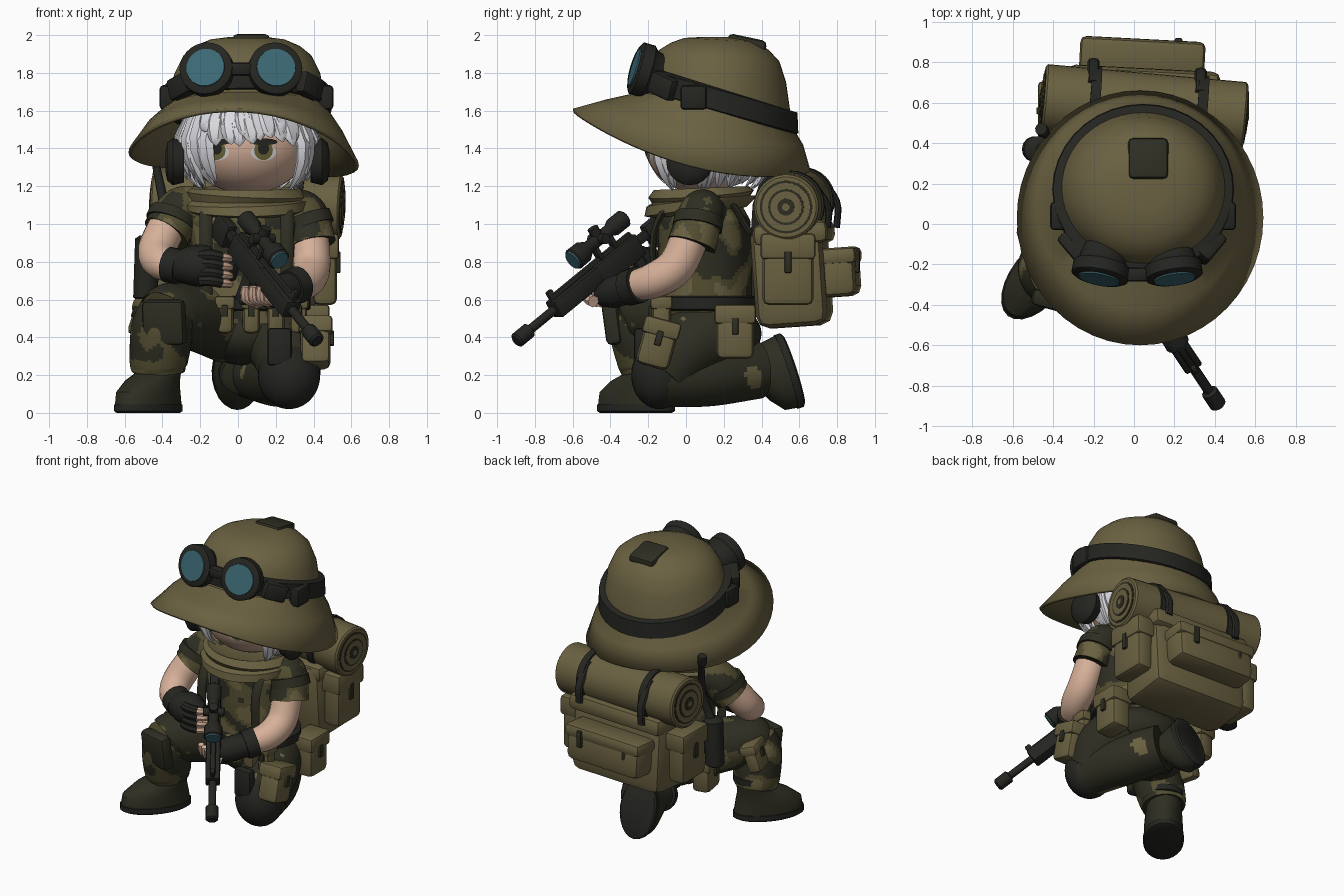
import bpy, bmesh, math, random
from mathutils import Matrix, Vector, Euler, noise

random.seed(4)
if "Cube" in bpy.data.objects:
    bpy.data.objects.remove(bpy.data.objects["Cube"])


def material(name, *rgb):
    m = bpy.data.materials.new(name)
    m.use_nodes = True
    m.diffuse_color = (*rgb, 1)
    m.node_tree.nodes["Principled BSDF"].inputs["Base Color"].default_value = (*rgb, 1)
    return m


olive = material("olive canvas", .145, .12, .053)
moss = material("camouflage green", .085, .075, .03)
dark = material("dark camouflage", .027, .027, .016)
black = material("black gear", .018, .018, .015)
skin = material("skin", .68, .44, .32)
white = material("silver hair", .7, .7, .74)
glass = material("blue glass", .045, .14, .175)
iris = material("olive iris", .16, .14, .04)
parts = []


def finish(name, bm, mat):
    bmesh.ops.recalc_face_normals(bm, faces=bm.faces)
    mesh = bpy.data.meshes.new(name)
    bm.to_mesh(mesh)
    bm.free()
    mesh.materials.append(mat)
    ob = bpy.data.objects.new(name, mesh)
    bpy.context.collection.objects.link(ob)
    parts.append(ob)
    return ob


def bridge(name, rings, mat, space=Matrix(), open_base=False):
    bm = bmesh.new()
    rows = [[bm.verts.new(space @ Vector(p)) for p in ring] for ring in rings]
    for a, b in zip(rows, rows[1:]):
        for i in range(len(a)):
            j = (i + 1) % len(a)
            bm.faces.new((a[i], a[j], b[j], b[i]))
    bm.faces.new(rows[-1])
    if not open_base:
        bm.faces.new(rows[0])
    return finish(name, bm, mat)


def loft(name, specs, mat, seg=36, sub=1, space=Matrix(), open_base=False):
    """Stacked ovals: centre x, y, z, radii x, y, then tilt along y, tilt along x, side droop."""
    specs = [list(s) + [0] * (8 - len(s)) for s in specs]
    steps = [[u + (v - u) * k / sub for u, v in zip(a, b)]
             for a, b in zip(specs, specs[1:]) for k in range(sub)] + [specs[-1]]
    rings = []
    for x, y, z, rx, ry, ty, tx, droop in steps:
        turns = [(math.cos(t), math.sin(t)) for t in (math.tau * i / seg for i in range(seg))]
        rings.append([(x + rx * c, y + ry * s, z + ty * s + tx * c + droop * c * c) for c, s in turns])
    return bridge(name, rings, mat, space, open_base)


def tube(name, pts, mat, seg=14, sub=1, squash=1, space=Matrix()):
    """Round sweep through points of x, y, z, radius."""
    p = [Vector(v) for v in pts]
    p = [p[0] * 2 - p[1]] + p + [p[-1] * 2 - p[-2]]
    path = []
    for a, b, c, d in zip(p, p[1:], p[2:], p[3:]):
        for k in range(sub):
            t = k / sub
            path.append(b + (c - a) * t / 2 + (a - b * 2.5 + c * 2 - d / 2) * t ** 2
                        + (b * 1.5 - a / 2 - c * 1.5 + d / 2) * t ** 3)
    path.append(p[-2])
    rings, last, q = [], None, None
    for i, v in enumerate(path):
        way = (path[min(i + 1, len(path) - 1)].xyz - path[max(i - 1, 0)].xyz).normalized()
        q = last.rotation_difference(way) @ q if last else way.to_track_quat('Z', 'Y')
        last = way
        rings.append([v.xyz + q @ Vector((v.w * math.cos(t), v.w * squash * math.sin(t), 0))
                      for t in (math.tau * k / seg for k in range(seg))])
    return bridge(name, rings, mat, space)


def box(name, loc, size, mat, rot=(0, 0, 0), soft=.02, space=Matrix()):
    bm = bmesh.new()
    turn = Euler([math.radians(a) for a in rot]).to_matrix().to_4x4()
    bmesh.ops.create_cube(bm, size=1, matrix=Matrix.Diagonal((*size, 1)))
    bmesh.ops.bevel(bm, geom=bm.edges[:], offset=min(soft, min(size) / 3), segments=2, profile=.5, affect='EDGES')
    bm.transform(space @ Matrix.Translation(loc) @ turn)
    return finish(name, bm, mat)


def ball(name, loc, radii, mat):
    bm = bmesh.new()
    bmesh.ops.create_uvsphere(bm, u_segments=32, v_segments=20, radius=1)
    bm.transform(Matrix.LocRotScale(Vector(loc), None, Vector(radii)))
    return finish(name, bm, mat)


def camo(ob, bias=0, size=7):
    for m in (dark, olive):
        ob.data.materials.append(m)
    for f in ob.data.polygons:
        n = noise.noise(f.center * size) + bias
        f.material_index = 1 if n > .1 else 2 if n < -.2 else 0


def pouch(name, loc, size, rot=(0, 0, 0), out=(0, 1, 0)):
    space = Matrix.LocRotScale(Vector(loc), Euler([math.radians(a) for a in rot]), None)
    w, d, h = size
    box(name, (0, 0, 0), size, olive, soft=.035, space=space)
    box(name + "_flap", (0, 0, h * .32), (w + .02, d + .02, h * .36), olive, space=space)
    clip = Vector(out) * (w if out[0] else d) / 2
    box(name + "_clip", clip + Vector((0, 0, h * .1)), (.035, .035, h * .3), dark, soft=.005, space=space)


# Hat: brim, crown, band and top pad
hat = loft("sun_hat", [(.03, .03, 1.445, .61, .63, -.165, -.035, -.1), (.035, .1, 1.54, .52, .52, -.12, -.02, -.04),
                       (.04, .16, 1.61, .43, .4, -.09), (.045, .17, 1.69, .41, .38, -.08),
                       (.05, .17, 1.8, .385, .36, -.05), (.05, .175, 1.89, .34, .32, -.03), (.05, .18, 1.94, .28, .26, -.02),
                       (.05, .18, 1.975, .2, .19, -.01), (.05, .18, 1.99, .1, .1)], olive, seg=48, open_base=True)
hat.modifiers.new("thickness", 'SOLIDIFY').thickness = .02
loft("hat_band", [(.045, .17, z, .41 + r, .385 + r, -.12) for z, r in ((1.59, .01), (1.6, .04), (1.71, .035), (1.72, 0))], black)
box("hat_top_pad", (.07, .32, 1.95), (.2, .21, .08), dark, (-12, 0, 0), .035)

# Goggles on the hat
for side, x, lean in (("right", -.17, -.2), ("left", .2, .14)):
    c, n = Vector((x, -.26, 1.825)), Vector((lean, -1, .3)).normalized()
    tube(side + "_goggle_frame", [(*(c + n * d), r) for d, r in ((-.17, .1), (-.08, .12), (-.06, .142), (0, .142), (.01, .125))], black, 28)
    tube(side + "_goggle_lens", [(*c, .105), (*(c + n * .017), .102)], glass, 28)
    s = 1 if x > 0 else -1
    box(side + "_goggle_joint", (.04 + s * .33, -.11, 1.73), (.16, .1, .12), black, (0, s * 20, s * 50))
    box(side + "_strap_buckle", (.045 + s * .42, .04, 1.67), (.08, .14, .13), black)
box("goggle_bridge", (.015, -.25, 1.82), (.12, .07, .07), black)

# Head and face
HC, HR = Vector((.05, .08, 1.43)), Vector((.33, .3, .27))
ball("head", HC, HR, skin)


def plate(name, x, z, w, h, mat, lift, sides=14):
    bm = bmesh.new()
    pts = [(x, z)] + [(x + w * math.cos(math.tau * i / sides), z + h * math.sin(math.tau * i / sides)) for i in range(sides)]
    vs = []
    for px, pz in pts:
        bulge = 1 - ((px - HC.x) / HR.x) ** 2 - ((pz - HC.z) / HR.z) ** 2
        vs.append(bm.verts.new((px, HC.y - HR.y * math.sqrt(bulge) - lift, pz)))
    for i in range(sides):
        bm.faces.new((vs[0], vs[i + 1], vs[(i + 1) % sides + 1]))
    finish(name, bm, mat)


for side, x in (("right", -.115), ("left", .135)):
    plate(side + "_eye_white", x, 1.38, .068, .045, white, .003)
    plate(side + "_iris", x, 1.39, .05, .052, iris, .005)
    plate(side + "_pupil", x, 1.4, .03, .034, black, .007)
    plate(side + "_lash", x, 1.435, .075, .018, black, .009)

# Hair: cap and tapering locks
ball("hair_cap", (.05, .17, 1.46), (.345, .29, .27), white)
for layer, count in ((0, 38), (1, 31)):
    for i in range(count):
        t = math.tau * (i + layer / 2) / count + random.uniform(-.06, .06)
        front = max(0, -math.sin(t))
        fringe = front > .74
        tip = random.uniform(1.41, 1.49) if fringe else random.uniform(1.17, 1.27)
        flare = .03 if fringe else random.uniform(.03, .13)
        depth = .325 if front else .35
        lock = []
        for z, grow, r in ((1.62, 1, .05), (tip * .45 + .89, 1.06, .058), (tip * .8 + .32, 1.1, .038), (tip, 1.1 + flare, .002)):
            w = math.sqrt(1 - ((z - HC.z) / .32) ** 2) * (grow + layer * .02)
            lock.append((HC.x + math.cos(t + (1.62 - z) * .4) * w * .33, HC.y + math.sin(t) * w * depth, z, r))
        tube("hair_lock", lock, white, 6, 2, .6)

# Ear muffs
for side, s in (("right", -1), ("left", 1)):
    x = .05 + s * .385
    tube(side + "_ear_muff", [(x - s * .05, .02, 1.33, .11), (x + s * .01, .02, 1.33, .125),
                              (x + s * .04, .02, 1.33, .1), (x + s * .05, .02, 1.33, .05)], black, 20)

# Torso, scarf, belt and chest straps
camo(loft("shirt", [(.05, .1, .47, .29, .23), (.05, .1, .6, .31, .25), (.05, .1, .85, .31, .25),
                    (.04, .1, 1.02, .33, .24), (.04, .1, 1.13, .25, .18)], moss, 90, 14))
ball("trouser_seat", (.06, .15, .42), (.3, .25, .17), dark)
loft("scarf", [(.04, .08, 1.06, .28, .24, .03), (.04, .07, 1.085, .33, .29, .045), (.04, .08, 1.12, .34, .29, .03, .01),
               (.04, .08, 1.13, .31, .26, .02), (.04, .08, 1.16, .325, .28, .02, -.015), (.04, .08, 1.19, .29, .25, .01),
               (.04, .08, 1.15, .2, .18)], olive)
loft("belt", [(.05, .1, z, r, r - .06) for z, r in ((.54, .31), (.55, .335), (.61, .335), (.62, .31))], black)
for x in (-.17, .26):
    tube("shoulder_strap", [(x, .34, .95, .035), (x, .2, 1.14, .035), (x, -.05, 1.12, .035),
                            (x, -.17, .95, .035), (x, -.16, .6, .035)], dark, 8, 4, .5)
for x in (-.07, .07, .2, .32):
    pouch("chest_pouch", (x, -.13, .52), (.09, .1, .2), out=(0, -1, 0))
box("drop_pouch", (.22, -.24, .35), (.13, .07, .2), black)

# Arms, gloves and fingers
camo(tube("right_sleeve", [(-.18, .1, 1.07, .12), (-.3, .08, 1.07, .125), (-.38, .02, .95, .13)], moss, 44, 20))
camo(tube("left_sleeve", [(.24, .1, 1.06, .12), (.35, .08, 1.05, .12), (.39, .03, .89, .13)], moss, 44, 20))
tube("right_armband", [(-.34, .06, 1.05, .133), (-.36, .04, 1.0, .135)], dark, 20)
tube("left_armband", [(.36, .07, 1.04, .132), (.38, .06, .98, .134)], dark, 20)
tube("right_arm", [(-.37, .02, 1, .1), (-.43, -.07, .86, .1), (-.4, -.17, .79, .09), (-.29, -.23, .77, .07)], skin, 18, 4)
tube("left_arm", [(.38, .03, .95, .1), (.39, -.05, .78, .1), (.36, -.17, .7, .095), (.28, -.3, .67, .075)], skin, 18, 4)
tube("right_cuff", [(-.37, -.19, .785, .095), (-.3, -.23, .77, .095)], black, 18)
tube("left_cuff", [(.32, -.25, .68, .1), (.27, -.31, .66, .095)], black, 18)
tube("right_glove", [(-.33, -.22, .775, .08), (-.23, -.26, .78, .11), (-.14, -.27, .78, .1), (-.08, -.26, .79, .05)], black, 16, 3)
tube("left_glove", [(.29, -.29, .67, .08), (.2, -.38, .64, .085), (.13, -.44, .62, .06)], black, 16, 3)
for k in range(4):
    z = .7 + k * .045
    tube("right_glove_finger", [(-.2, -.34, z, .028), (-.14, -.36, z, .03), (-.09, -.34, z - .01, .029)], black, 8, 2)
    tube("right_finger", [(-.1, -.345, z - .01, .026), (-.06, -.32, z - .015, .025), (-.04, -.28, z - .02, .018)], skin, 8, 2)
    x = .04 + k * .04
    tube("left_finger", [(x + .05, -.43 - k * .02, .59, .032), (x, -.46 - k * .02, .61, .03), (x, -.48 - k * .02, .67, .02)], skin, 8, 2)

# Rifle, laid out along its own axis from muzzle to butt
axis = Vector((-.52, .78, .64)).normalized()
up = (Vector((0, 0, 1)) - axis * axis.z).normalized()
gun = Matrix((axis, up.cross(axis), up)).transposed().to_4x4()
gun.translation = (.42, -.9, .38)
tube("rifle_barrel", [(x, 0, 0, r) for x, r in ((0, .03), (.01, .042), (.1, .042), (.11, .025), (.32, .025))], black, 14, space=gun)
tube("scope", [(x, 0, .15, r) for x, r in ((.54, .05), (.55, .062), (.62, .06), (.66, .035), (.82, .035),
                                           (.85, .05), (.93, .05), (.94, .04))], black, 18, space=gun)
tube("scope_lens", [(.535, 0, .15, .05), (.542, 0, .15, .052)], glass, 18, space=gun)
tube("scope_dial", [(.74, 0, .15, .03), (.74, 0, .22, .03)], black, 12, space=gun)
tube("scope_side_dial", [(.74, -.07, .15, .028), (.74, .07, .15, .028)], black, 12, space=gun)
for name, x, z, lx, ly, lz in (("handguard", .46, 0, .34, .095, .1), ("receiver", .77, -.01, .32, .085, .13),
                               ("top_rail", .62, .06, .6, .035, .03), ("front_sight", .32, .06, .04, .03, .09),
                               ("scope_mount_front", .69, .09, .03, .05, .08), ("scope_mount_rear", .8, .09, .03, .05, .08),
                               ("magazine", .72, -.14, .08, .045, .2), ("rifle_grip", .88, -.12, .06, .05, .16),
                               ("buffer_tube", .97, .0, .12, .045, .05), ("rifle_stock", 1.07, -.02, .14, .06, .14)):
    box(name, (x, 0, z), (lx, ly, lz), black, soft=.012, space=gun)

# Legs: right knee raised, left knee on the ground
camo(tube("right_thigh", [(-.05, .15, .43, .17), (-.2, -.03, .5, .18), (-.35, -.2, .52, .17), (-.39, -.25, .5, .15)], moss, 50, 14), .25)
camo(tube("right_shin", [(-.38, -.23, .56, .14), (-.4, -.24, .45, .165), (-.42, -.21, .28, .155), (-.42, -.2, .22, .14)], moss, 50, 12), .12)
box("right_knee_pad", (-.39, -.37, .48), (.23, .09, .24), dark, (8, 0, -15), .03)
camo(tube("left_thigh", [(.18, .18, .44, .19), (.25, 0, .34, .19), (.28, -.12, .2, .16)], dark, 40, 14), .35)
camo(tube("left_shin", [(.28, -.14, .18, .15), (.2, .12, .2, .165), (.07, .38, .23, .155)], dark, 40, 14), .35)
ball("left_knee_pad", (.27, -.14, .2), (.165, .15, .18), black)


def boot(name, loc, rot, size):
    space = Matrix.LocRotScale(Vector(loc), Euler([math.radians(a) for a in rot]), Vector(size))
    loft(name + "_sole", [(0, 0, 0, .11, .19), (0, 0, .01, .12, .205), (0, 0, .045, .12, .205)], black, 24, space=space)
    loft(name, [(0, 0, .04, .115, .2), (0, 0, .11, .115, .19), (0, .03, .17, .11, .15), (0, .07, .21, .105, .11),
                (0, .08, .32, .11, .11), (0, .08, .33, .09, .09)], dark, 24, space=space)
    loft(name + "_collar", [(0, .08, z, r, r) for z, r in ((.26, .1), (.27, .122), (.31, .122), (.32, .1))], black, 24, space=space)


boot("right_boot", (-.475, -.265, 0), (0, 0, -38), (1.12, 1.18, 1))
boot("left_boot", (-.01, .57, .23), (108, 0, 8), (1.1, 1, 1))

# Hip pouches
pouch("left_front_pouch", (.41, -.15, .37), (.16, .18, .26), (-15, 0, 0), (1, 0, 0))
pouch("left_rear_pouch", (.4, .26, .43), (.15, .2, .29), (0, 0, 0), (1, 0, 0))
pouch("right_thigh_pouch", (-.5, -.08, .5), (.1, .18, .2), (0, 18, 15), (-1, 0, 0))
pouch("right_hip_pouch", (-.33, .24, .46), (.13, .2, .24), (0, 0, 10), (-1, 0, 0))

# Backpack with pockets
box("backpack", (.04, .56, .73), (.74, .38, .55), olive, (4, 0, -3), .07)
box("backpack_lid", (.04, .57, .95), (.76, .4, .12), olive, (4, 0, -3), .05)
box("rear_pocket", (.04, .81, .74), (.6, .2, .25), olive, (4, 0, -3), .05)
box("rear_pocket_flap", (.04, .81, .83), (.62, .21, .09), olive, (4, 0, -3), .03)
for x in (-.14, .22):
    box("rear_pocket_clip", (x, .905, .8), (.04, .03, .12), dark, soft=.01)
pouch("left_side_pocket", (.46, .54, .76), (.13, .27, .38), out=(1, 0, 0))
pouch("right_side_pocket", (-.4, .56, .74), (.13, .27, .36), out=(-1, 0, 0))

# Bedroll with coiled ends and straps
a, b = Vector((-.45, .62, 1.13)), Vector((.55, .53, 1.09))
tube("bedroll", [(*a, .16), (*a.lerp(b, .01), .172), (*a.lerp(b, .99), .172), (*b, .16)], olive, 32)
for k, r in enumerate((.14, .128, .095, .083, .045, .02)):
    for end, way in ((a, -1), (b, 1)):
        tip = end + (b - a) * way * .003 * (k + 1)
        tube("bedroll_coil", [(*end, r), (*tip, r)], olive if k % 2 else dark, 24)
for f in (.25, .78):
    c = a.lerp(b, f)
    tube("bedroll_strap", [(*(c - (b - a) * .025), .185), (*(c + (b - a) * .025), .185)], black, 28)
    tube("bedroll_strap_tail", [(c.x, c.y + .1, c.z + .14, .03), (c.x, c.y + .2, c.z, .03), (c.x, c.y + .2, .98, .03)], black, 8, 4, .6)

# Radio with leaning antenna
tube("radio", [(-.49, .37, .6, .05), (-.49, .37, .61, .065), (-.48, .37, .92, .065), (-.48, .37, .94, .04)], black, 14)
tube("radio_antenna", [(-.47, .37, .9, .03), (-.39, .38, 1.1, .028), (-.44, .45, 1.34, .02), (-.45, .46, 1.36, .032), (-.46, .47, 1.42, .03)], black, 10)

bpy.ops.object.select_all(action='DESELECT')
for ob in parts:
    ob.select_set(True)
bpy.context.view_layer.objects.active = parts[0]
bpy.ops.object.shade_smooth_by_angle(angle=math.radians(40))
